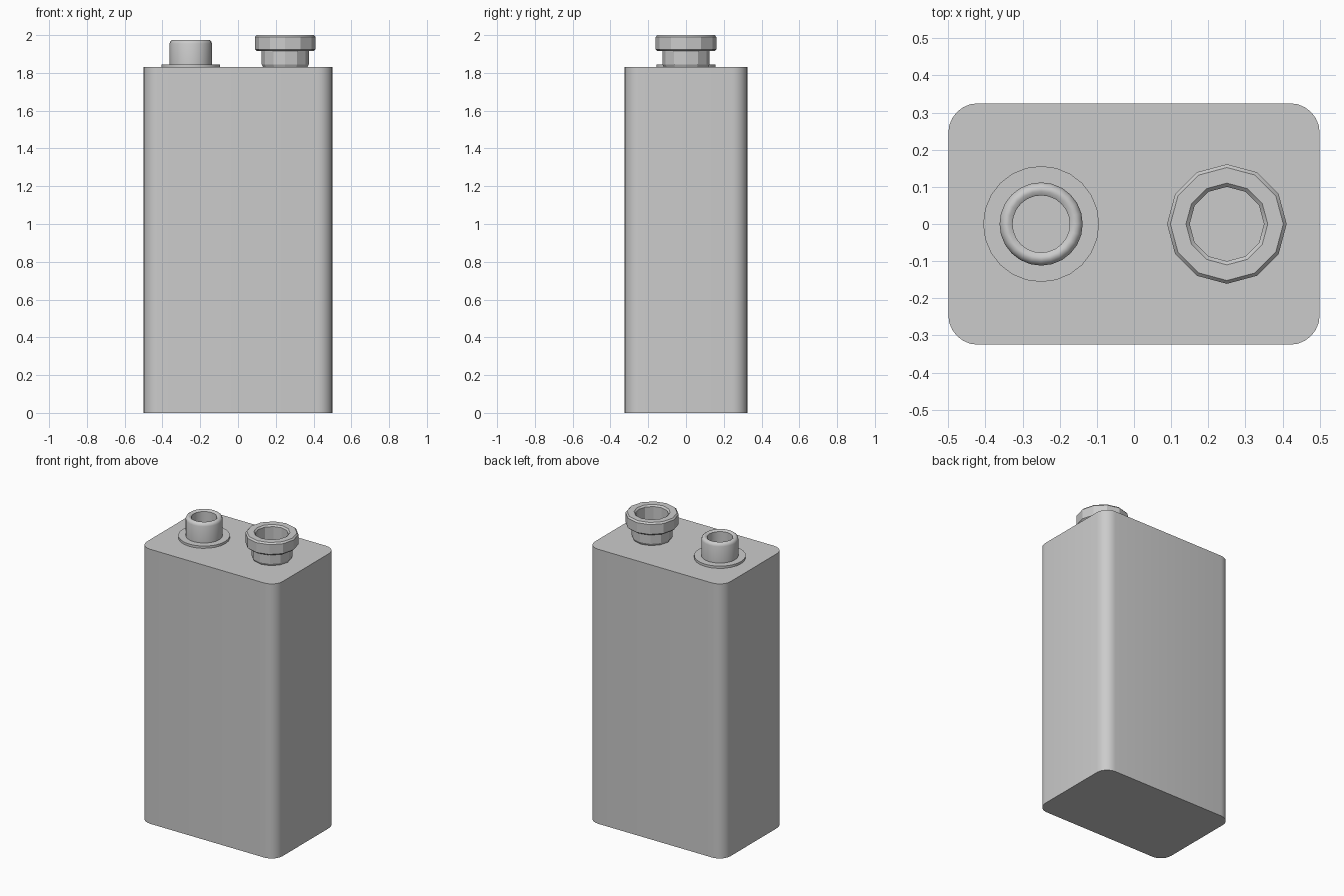
import bpy
import bmesh
from math import cos, sin, pi, radians

cube = bpy.data.objects.get("Cube")
if cube:
    bpy.data.objects.remove(cube, do_unlink=True)

GREY = (0.6, 0.6, 0.6, 1)
grey = bpy.data.materials.new("plain grey")
grey.use_nodes = True
grey.diffuse_color = GREY
grey.node_tree.nodes["Principled BSDF"].inputs["Base Color"].default_value = GREY


def finish(name, bm, angle):
    bmesh.ops.recalc_face_normals(bm, faces=bm.faces)
    mesh = bpy.data.meshes.new(name)
    bm.to_mesh(mesh)
    bm.free()
    mesh.materials.append(grey)
    obj = bpy.data.objects.new(name, mesh)
    bpy.context.collection.objects.link(obj)
    bpy.ops.object.select_all(action="DESELECT")
    obj.select_set(True)
    bpy.context.view_layer.objects.active = obj
    bpy.ops.object.shade_smooth_by_angle(angle=radians(angle))
    return obj


def lathe(name, x, profile, sides, angle):
    """Turn a (radius, z) profile about an upright axis and cap both ends."""
    bm = bmesh.new()
    rings = [[bm.verts.new((x + r * cos(2 * pi * i / sides), r * sin(2 * pi * i / sides), z))
              for i in range(sides)] for r, z in profile]
    for a, b in zip(rings, rings[1:]):
        for i in range(sides):
            j = (i + 1) % sides
            bm.faces.new((a[i], a[j], b[j], b[i]))
    bm.faces.new(rings[0][::-1])
    bm.faces.new(rings[-1])
    return finish(name, bm, angle)


# Battery case: a box with rounded upright edges
CASE_TOP = 1.83
bm = bmesh.new()
bmesh.ops.create_cube(bm, size=1)
for v in bm.verts:
    v.co.y *= 0.65
    v.co.z = (v.co.z + 0.5) * CASE_TOP
upright = [e for e in bm.edges if abs(e.verts[0].co.z - e.verts[1].co.z) > 1]
bmesh.ops.bevel(bm, geom=upright, offset=0.08, segments=6, profile=0.5, affect="EDGES")
finish("battery_case", bm, 30)

# Small terminal: flanged round stud with a softened rim and a hollow
lathe("small_terminal", -0.25,
      [(0.156, 1.825), (0.156, 1.845), (0.112, 1.845), (0.112, 1.955),
       (0.108, 1.967), (0.098, 1.975), (0.088, 1.975), (0.077, 1.967),
       (0.077, 1.86)], 24, 50)

# Large terminal: twelve-sided socket on a narrower neck
lathe("large_terminal", 0.25,
      [(0.115, 1.825), (0.125, 1.845), (0.125, 1.915), (0.15, 1.915),
       (0.161, 1.925), (0.161, 1.99), (0.152, 2.0), (0.11, 2.0),
       (0.1, 1.99), (0.1, 1.86)], 12, 25)
